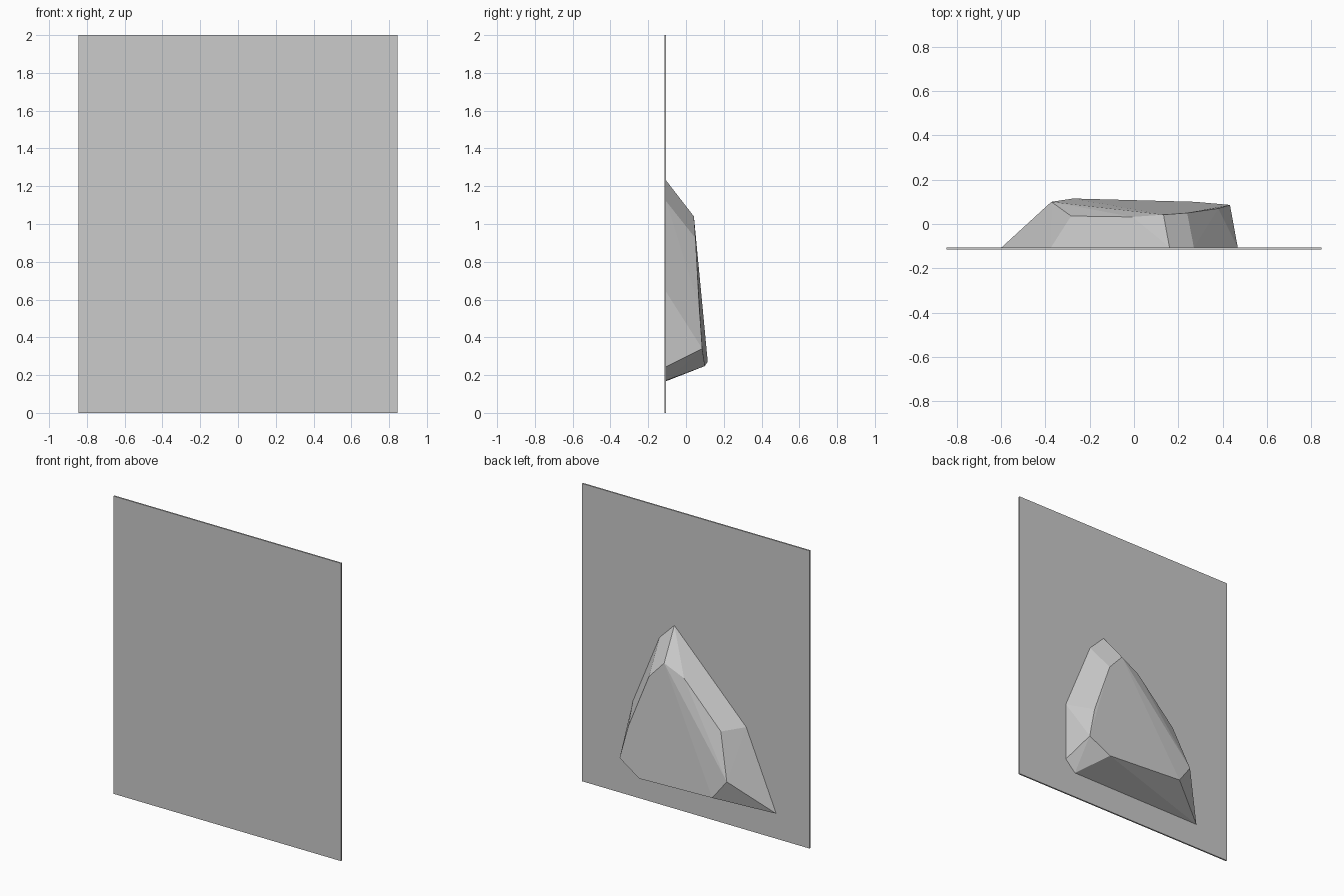
import bpy
import bmesh

cube = bpy.data.objects.get("Cube")
if cube:
    bpy.data.objects.remove(cube, do_unlink=True)

grey = bpy.data.materials.new("light_grey")
grey.use_nodes = True
colour = (0.6, 0.6, 0.6, 1)
grey.diffuse_color = colour
grey.node_tree.nodes["Principled BSDF"].inputs["Base Color"].default_value = colour

BOARD_FRONT, BOARD_BACK = -0.115, -0.105


def hull_object(name, points):
    """Flat-shaded convex solid around the given points."""
    bm = bmesh.new()
    for p in points:
        bm.verts.new(p)
    result = bmesh.ops.convex_hull(bm, input=bm.verts[:])
    loose = {g for g in result["geom_interior"] + result["geom_unused"]
             if isinstance(g, bmesh.types.BMVert)}
    bmesh.ops.delete(bm, geom=list(loose), context="VERTS")
    bmesh.ops.dissolve_limit(bm, angle_limit=0.02, verts=bm.verts[:], edges=bm.edges[:])
    bmesh.ops.recalc_face_normals(bm, faces=bm.faces[:])
    mesh = bpy.data.meshes.new(name)
    bm.to_mesh(mesh)
    bm.free()
    mesh.materials.append(grey)
    obj = bpy.data.objects.new(name, mesh)
    bpy.context.collection.objects.link(obj)
    return obj


# Thin upright panel
hull_object("wall_panel", [(x, y, z) for x in (-0.845, 0.845)
                           for y in (BOARD_FRONT, BOARD_BACK) for z in (0, 2)])

# Faceted hold on the back: outline on the panel, then the raised outline
base = [(0.16, 1.23), (0.27, 1.12), (0.468, 0.64), (0.468, 0.245),
        (0.394, 0.172), (-0.597, 0.168), (-0.374, 0.69)]
crown = [(0.133, 0.042, 1.04), (0.24, 0.05, 0.925), (0.38, 0.07, 0.56),
         (0.433, 0.086, 0.34), (0.278, 0.1, 0.248), (-0.275, 0.115, 0.272),
         (-0.373, 0.1, 0.4), (-0.284, 0.036, 0.69), (-0.008, 0.032, 0.972)]
hull_object("faceted_hold", [(x, BOARD_BACK, z) for x, z in base] + crown)
